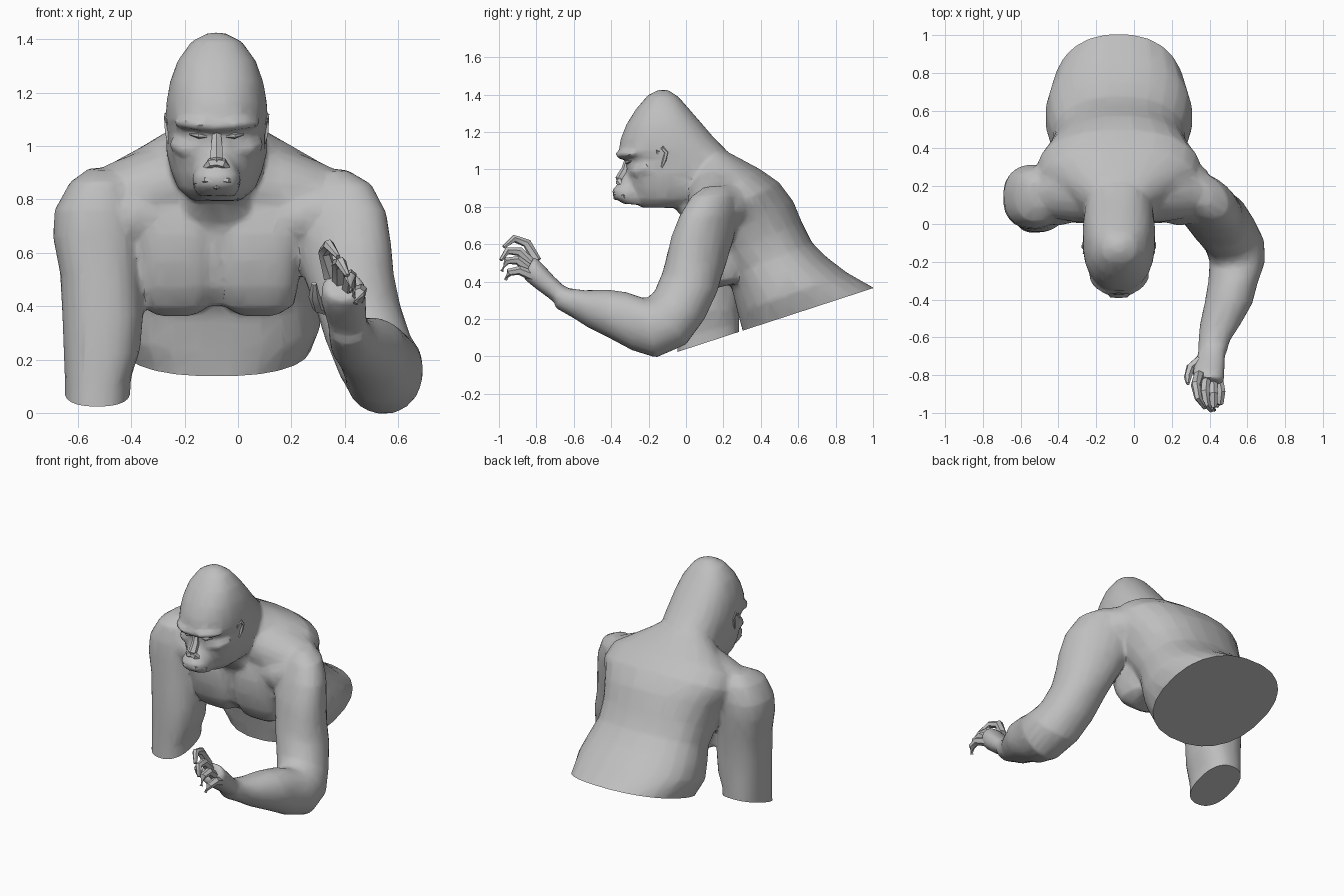
import bpy, bmesh, math
from mathutils import Vector as V

CX = -0.08  # body centre line
grey = bpy.data.materials.new("grey")
grey.diffuse_color = (0.52, 0.52, 0.52, 1)


def loft(name, rings, seg=20, power=2.3):
    """Skin closed rings given as (centre, half axis U, half axis W)."""
    bm, loops = bmesh.new(), []
    for c, u, w in rings:
        loop = []
        for i in range(seg):
            a = math.tau * (i + 0.5) / seg
            ca, sa = math.cos(a), math.sin(a)
            p = c + u * math.copysign(abs(ca) ** (2 / power), ca) + w * math.copysign(abs(sa) ** (2 / power), sa)
            loop.append(bm.verts.new(p))
        loops.append(loop)
    for a, b in zip(loops, loops[1:]):
        for i in range(seg):
            j = (i + 1) % seg
            bm.faces.new((a[i], a[j], b[j], b[i]))
    bm.faces.new(loops[0])
    bm.faces.new(loops[-1])
    bmesh.ops.recalc_face_normals(bm, faces=bm.faces)
    me = bpy.data.meshes.new(name)
    bm.to_mesh(me)
    bm.free()
    me.materials.append(grey)
    ob = bpy.data.objects.new(name, me)
    bpy.context.collection.objects.link(ob)
    return ob


def body(name, rows, seg=24, power=2.3):
    """Rows: x centre, half width, front y, front z, back y, back z, optional side skew in y."""
    rings = []
    for x, w, fy, fz, by, bz, *skew in rows:
        f, b = V((x, fy, fz)), V((x, by, bz))
        rings.append(((f + b) / 2, V((w, skew[0] if skew else 0, 0)), (b - f) / 2))
    return loft(name, rings, seg, power)


def tube(name, pts, radii, seg=6, flat=1.0):
    pts, rings = [V(p) for p in pts], []
    for i, p in enumerate(pts):
        d = (pts[min(i + 1, len(pts) - 1)] - pts[max(i - 1, 0)]).normalized()
        u = d.cross(V((0.2, 0.1, 1)) if abs(d.z) < 0.8 else V((0, 1, 0))).normalized()
        rings.append((p, u * radii[i], d.cross(u) * radii[i] * flat))
    return loft(name, rings, seg, 2)


# Torso, from below the waist cut up to the neck
parts = [body("torso", [
    (CX, .32, .32, .02, 1.08, .27), (CX, .355, .30, .14, 1.01, .365), (CX, .392, .275, .23, .86, .45),
    (CX, .375, .25, .34, .755, .53), (CX, .352, .22, .42, .675, .61), (CX, .358, .15, .50, .62, .72),
    (CX, .385, .09, .58, .575, .83), (CX, .44, .04, .70, .50, .93), (CX, .42, .03, .78, .40, 1.0),
    (CX, .25, .02, .88, .25, 1.08), (CX, .14, -.02, .95, .15, 1.13)])]

# Shoulder girdle, running sideways
girdle = [(-.47, .18, .81, .10, .09), (-.38, .20, .81, .165, .135), (-.24, .20, .83, .19, .17),
          (-.12, .20, .86, .19, .185), (0, .19, .87, .18, .20)]
girdle += [(-x, y, z, ry, rz) for x, y, z, ry, rz in girdle[-2::-1]]
parts.append(loft("shoulders", [(V((CX + x, y, z)), V((0, ry, 0)), V((0, 0, rz)))
                                for x, y, z, ry, rz in girdle], 20, 2))

# Throat, joining the jaw to the breastbone
parts.append(body("throat", [(CX, .09, -.13, .86, .2, .92), (CX, .13, -.06, .79, .2, .86),
                             (CX, .17, .01, .71, .2, .78), (CX, .15, .06, .62, .2, .68)]))

# Breastbone between the chest muscles
parts.append(body("breastbone", [(CX, .05, .12, .40, .3, .42), (CX, .05, .06, .47, .3, .48),
                                 (CX, .05, .032, .57, .3, .58), (CX, .05, .02, .70, .3, .72)]))

# Chest muscles and the bridge to each shoulder
for s in (-1, 1):
    parts.append(body("chest_muscle", [
        (CX + s * .155, .08, .14, .36, .3, .40), (CX + s * .155, .135, .08, .395, .3, .42),
        (CX + s * .153, .152, .035, .47, .3, .48), (CX + s * .157, .159, .01, .57, .3, .58),
        (CX + s * .17, .172, .003, .67, .3, .68), (CX + s * .20, .20, .02, .76, .3, .78),
        (CX + s * .20, .19, .055, .84, .25, .85)], 28, 3.2))
    parts.append(tube("front_deltoid", [(CX + s * .20, .12, .72), (CX + s * .32, .10, .73), (CX + s * .44, .11, .77)],
                      [.10, .11, .10], 16))

# Bent arm with forearm and palm
parts.append(body("bent_arm", [
    (.35, .06, .10, .905, .23, .915, -.02), (.36, .14, .04, .855, .275, .86, -.05),
    (.37, .186, -.02, .755, .27, .75, -.06), (.39, .185, -.07, .64, .245, .62, -.05),
    (.415, .17, -.10, .54, .21, .49, -.03), (.45, .16, -.13, .44, .17, .35),
    (.49, .16, -.17, .345, .10, .2), (.53, .16, -.207, .315, .0, .063), (.547, .147, -.235, .315, -.16, -.007),
    (.525, .132, -.32, .345, -.29, .033), (.50, .127, -.42, .358, -.42, .103), (.455, .107, -.54, .354, -.53, .158),
    (.425, .084, -.62, .364, -.61, .21), (.412, .074, -.685, .387, -.70, .26)], 24, 2.1))
parts.append(body("palm", [
    (.415, .07, -.65, .375, -.66, .25), (.405, .077, -.705, .427, -.735, .313),
    (.395, .084, -.76, .487, -.80, .36), (.395, .082, -.80, .527, -.85, .40), (.395, .065, -.815, .53, -.87, .42)]))

# Straight arm, cut off below
parts.append(body("cut_arm", [
    (-.50, .06, .09, .91, .23, .92), (-.515, .115, .01, .865, .29, .865), (-.53, .158, -.02, .76, .315, .76),
    (-.53, .164, -.027, .66, .31, .66), (-.515, .152, -.032, .52, .295, .52), (-.507, .152, -.042, .36, .285, .38),
    (-.51, .144, -.045, .22, .285, .26), (-.525, .125, -.045, .10, .285, .18), (-.53, .12, -.05, -.06, .285, .0)],
    24, 2.4))

# Head with muzzle
parts.append(body("head", [
    (CX, .03, -.15, 1.425, -.095, 1.425), (CX, .095, -.205, 1.395, -.04, 1.388), (CX, .147, -.27, 1.32, .02, 1.32),
    (CX, .176, -.32, 1.24, .09, 1.24), (CX, .189, -.352, 1.16, .15, 1.17), (CX, .193, -.362, 1.09, .21, 1.11),
    (CX, .19, -.32, 1.05, .25, 1.06), (CX, .19, -.318, .98, .25, .98), (CX, .172, -.31, .91, .22, .90),
    (CX, .145, -.28, .84, .15, .84), (CX, .09, -.24, .795, .05, .795)], 24, 2.3))
parts.append(body("muzzle", [
    (CX, .045, -.33, .98, -.2, .98), (CX, .075, -.362, .925, -.2, .93), (CX, .09, -.396, .89, -.2, .89),
    (CX, .09, -.39, .85, -.2, .85), (CX, .07, -.335, .815, -.2, .81)]))

# Brow ridge and cheekbones, fused into the head
for s in (-1, 1):
    parts.append(tube("brow", [(CX - s * .01, -.34, 1.072), (CX + s * .06, -.345, 1.08),
                               (CX + s * .11, -.318, 1.086), (CX + s * .15, -.27, 1.085)],
                      [.028, .034, .03, .02], 8, .75))
    parts.append(tube("cheekbone", [(CX + s * .07, -.285, .99), (CX + s * .12, -.26, .99),
                                    (CX + s * .16, -.2, 1.01)], [.026, .032, .025], 8))

# Fuse the body into one skin
bpy.ops.object.select_all(action='DESELECT')
for p in parts:
    p.select_set(True)
skin = parts[0]
bpy.context.view_layer.objects.active = skin
bpy.ops.object.join()
skin.name = "body"
m = skin.modifiers.new("fuse", 'REMESH')
m.mode, m.voxel_size = 'VOXEL', 0.011
m = skin.modifiers.new("relax", 'SMOOTH')
m.factor, m.iterations = 0.5, 8
m = skin.modifiers.new("reduce", 'DECIMATE')
m.ratio = 0.06
for n in ("fuse", "relax", "reduce"):
    bpy.ops.object.modifier_apply(modifier=n)

# Slice waist and arm stump flat with one sloping plane
bm = bmesh.new()
bm.from_mesh(skin.data)
cut = bmesh.ops.bisect_plane(bm, geom=bm.verts[:] + bm.edges[:] + bm.faces[:], dist=1e-5,
                             plane_co=(0, .31, .14), plane_no=(0, .326, -1), clear_outer=True)
bmesh.ops.holes_fill(bm, edges=[e for e in cut["geom_cut"] if isinstance(e, bmesh.types.BMEdge)], sides=0)
bm.to_mesh(skin.data)
bm.free()
if not skin.data.materials:
    skin.data.materials.append(grey)

# Face details and ears
for s in (-1, 1):
    def fx(x, y, z):
        return (CX + s * x, y, z)
    tube("eye", [fx(.035, -.314, 1.036), fx(.065, -.315, 1.038), fx(.10, -.294, 1.044)], [.004, .014, .004], 6, .8)
    tube("nostril", [fx(.0, -.355, .938), fx(.022, -.355, .933), fx(.045, -.342, .915)], [.02, .022, .010], 6)
    tube("ear", [fx(.168, -.15, 1.06), fx(.180, -.15, 1.10), fx(.184, -.125, 1.115), fx(.184, -.105, 1.09),
                 fx(.183, -.115, 1.05), fx(.178, -.13, 1.01)], [.008, .013, .014, .014, .012, .006], 6)
tube("nose", [(CX, -.31, 1.06), (CX, -.322, 1.0), (CX, -.35, .95), (CX, -.35, .915)], [.016, .024, .028, .015], 6)
tube("upper_lip", [(CX - .085, -.33, .86), (CX - .04, -.374, .872), (CX + .04, -.374, .872), (CX + .085, -.33, .86)],
     [.006, .018, .018, .006], 6, .7)
tube("lower_lip", [(CX - .08, -.325, .85), (CX, -.374, .846), (CX + .08, -.325, .85)], [.006, .015, .006], 6, .7)

# Curled fingers and thumb
for root, mid, bend, tip in [
        ((.345, -.80, .51), (.325, -.85, .605), (.34, -.92, .63), (.375, -.975, .585)),
        ((.38, -.82, .49), (.375, -.89, .56), (.385, -.955, .565), (.41, -.99, .515)),
        ((.415, -.83, .46), (.42, -.90, .515), (.42, -.96, .51), (.425, -.985, .455)),
        ((.445, -.82, .43), (.46, -.89, .46), (.455, -.945, .45), (.44, -.965, .41)),
        ((.35, -.72, .39), (.30, -.76, .40), (.285, -.81, .44), (.285, -.845, .485))]:
    tube("finger", [root, mid, bend, tip], [.028, .025, .021, .010], 6)

bpy.ops.object.select_all(action='SELECT')
bpy.context.view_layer.objects.active = skin
bpy.ops.object.shade_smooth_by_angle(angle=math.radians(32))
